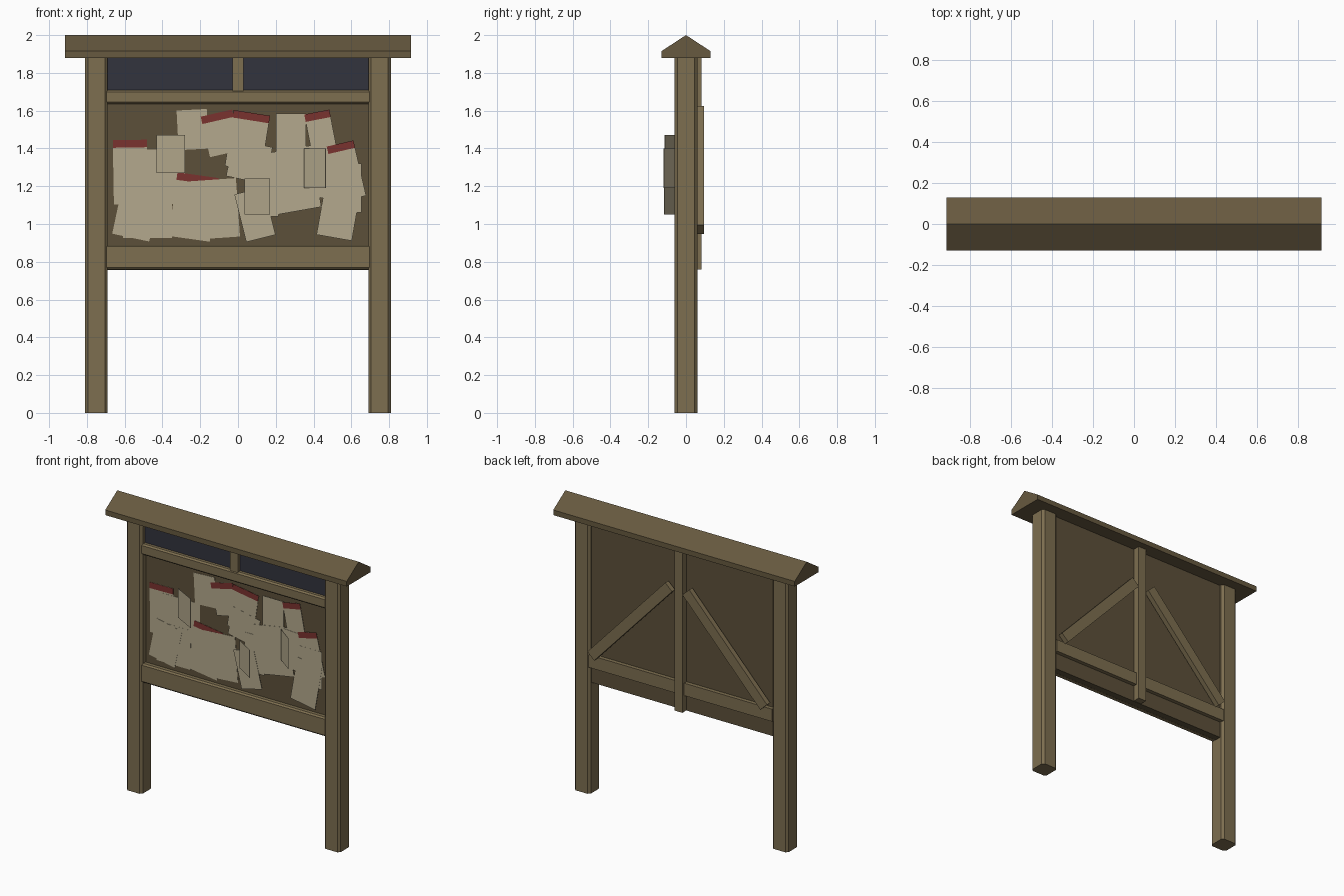
import bpy, bmesh
from math import radians, atan2, hypot
from mathutils import Matrix

if "Cube" in bpy.data.objects:
    bpy.data.objects.remove(bpy.data.objects["Cube"], do_unlink=True)


def material(name, *rgb):
    mat = bpy.data.materials.new(name)
    mat.use_nodes = True
    color = (*rgb, 1)
    mat.diffuse_color = color
    bsdf = mat.node_tree.nodes["Principled BSDF"]
    bsdf.inputs["Base Color"].default_value = color
    bsdf.inputs["Roughness"].default_value = 0.9
    return mat


wood = material("timber brown", .205, .156, .08)
roof_wood = material("roof brown", .135, .1, .05)
board_wood = material("board dark brown", .107, .08, .042)
paper = material("aged paper", .456, .397, .266)
red = material("dull red", .195, .032, .028)
slate = material("slate panel", .032, .033, .048)


def finish(name, bm, mat):
    bmesh.ops.recalc_face_normals(bm, faces=bm.faces)
    mesh = bpy.data.meshes.new(name)
    bm.to_mesh(mesh)
    bm.free()
    mesh.materials.append(mat)
    obj = bpy.data.objects.new(name, mesh)
    bpy.context.collection.objects.link(obj)
    return obj


def box(name, mat, xs, ys, zs, chamfer=0, axis=None):
    """Box from ranges; chamfers only the edges running along the given axis."""
    bm = bmesh.new()
    bmesh.ops.create_cube(bm, size=1)
    for v in bm.verts:
        v.co = [sum(r) / 2 + c * (r[1] - r[0]) for c, r in zip(v.co, (xs, ys, zs))]
    if chamfer:
        edges = [e for e in bm.edges
                 if abs((e.verts[0].co - e.verts[1].co).normalized()[axis]) > .9]
        bmesh.ops.bevel(bm, geom=edges, offset=chamfer, segments=1, affect='EDGES')
    return finish(name, bm, mat)


def place(obj, x, y, z, axis, degrees):
    obj.matrix_world = Matrix.Translation((x, y, z)) @ Matrix.Rotation(radians(degrees), 4, axis)


# Gabled roof beam, extruded along x
bm = bmesh.new()
profile = [(-.13, 1.88), (.13, 1.88), (.13, 1.915), (0, 2), (-.13, 1.915)]
end = bm.faces.new([bm.verts.new((-.915, y, z)) for y, z in profile])
swept = bmesh.ops.extrude_face_region(bm, geom=[end])
bmesh.ops.translate(bm, vec=(1.83, 0, 0),
                    verts=[g for g in swept["geom"] if isinstance(g, bmesh.types.BMVert)])
finish("roof", bm, roof_wood)

# Posts, window panels and back braces, one per side
for side, label in ((1, "left"), (-1, "right")):
    def span(a, b):
        return sorted((side * a, side * b))

    box(label + "_post", wood, span(.69, .81), (-.06, .06), (0, 1.885), .015, 2)
    box(label + "_window", slate, span(.03, .69), (-.02, -.008), (1.7, 1.88))
    dx, dz = .59, .63
    brace = box(label + "_brace", wood, (-hypot(dx, dz) / 2, hypot(dx, dz) / 2),
                (-.0175, .0175), (-.035, .035))
    angle = atan2(dz, dx) * 180 / 3.14159
    place(brace, side * .36, .078, 1.285, 'Y', side * angle)

# Board and its framing
box("notice_board", board_wood, (-.695, .695), (-.01, .035), (.757, 1.88))
box("lower_rail", wood, (-.695, .695), (-.05, -.005), (.76, .89), .01, 0)
box("upper_rail", wood, (-.695, .695), (-.05, -.005), (1.635, 1.71), .01, 0)
box("window_stile", wood, (-.03, .03), (-.045, -.005), (1.7, 1.88))
box("back_rail", wood, (-.695, .695), (.03, .062), (.87, .955))
box("back_batten", wood, (-.03, .03), (.03, .083), (.76, 1.885))

# Pinned notices: centre x, centre z, width, height, tilt, red header
notices = [
    (-.57, 1.275, .18, .34, 1, True),
    (-.43, 1.25, .3, .29, 0, False),
    (-.48, 1.06, .26, .27, 0, False),
    (-.54, 1.06, .2, .27, -12, False),
    (-.235, 1.09, .22, .34, -8, True),
    (-.12, 1.08, .24, .31, 4, False),
    (-.24, 1.5, .16, .21, 3, False),
    (-.09, 1.48, .17, .22, 13, True),
    (.05, 1.44, .195, .3, -9, True),
    (.06, 1.33, .21, .2, -12, False),
    (.28, 1.44, .16, .29, 0, False),
    (.44, 1.475, .135, .24, 11, True),
    (.14, 1.17, .15, .26, 0, False),
    (.28, 1.23, .27, .33, 10, False),
    (.42, 1.27, .19, .26, -3, False),
    (.09, 1.05, .16, .26, 14, False),
    (.574, 1.28, .145, .3, 13, True),
    (.57, 1.19, .17, .26, 0, False),
    (.535, 1.075, .19, .3, -10, False),
]
for i, (x, z, w, h, tilt, header) in enumerate(notices, 1):
    y = -.011 - i * .0008
    sheet = box(f"notice_{i}", paper, (-w / 2, w / 2), (0, .002), (-h / 2, h / 2))
    place(sheet, x, y, z, 'Y', -tilt)
    if header:
        strip = box(f"notice_header_{i}", red, (-w / 2, w / 2), (-.0005, .001),
                    (h / 2 - .04, h / 2))
        place(strip, x, y, z, 'Y', -tilt)

# Loose sheets swinging out from one vertical edge
for i, (x, z, w, h, out) in enumerate([(-.43, 1.37, .15, .2, .08),
                                       (.35, 1.295, .115, .21, .085),
                                       (.035, 1.145, .135, .19, .082)], 1):
    sheet = box(f"loose_sheet_{i}", paper, (0, hypot(w, out)), (-.001, .001), (-h / 2, h / 2))
    place(sheet, x, -.033, z, 'Z', -atan2(out, w) * 180 / 3.14159)
